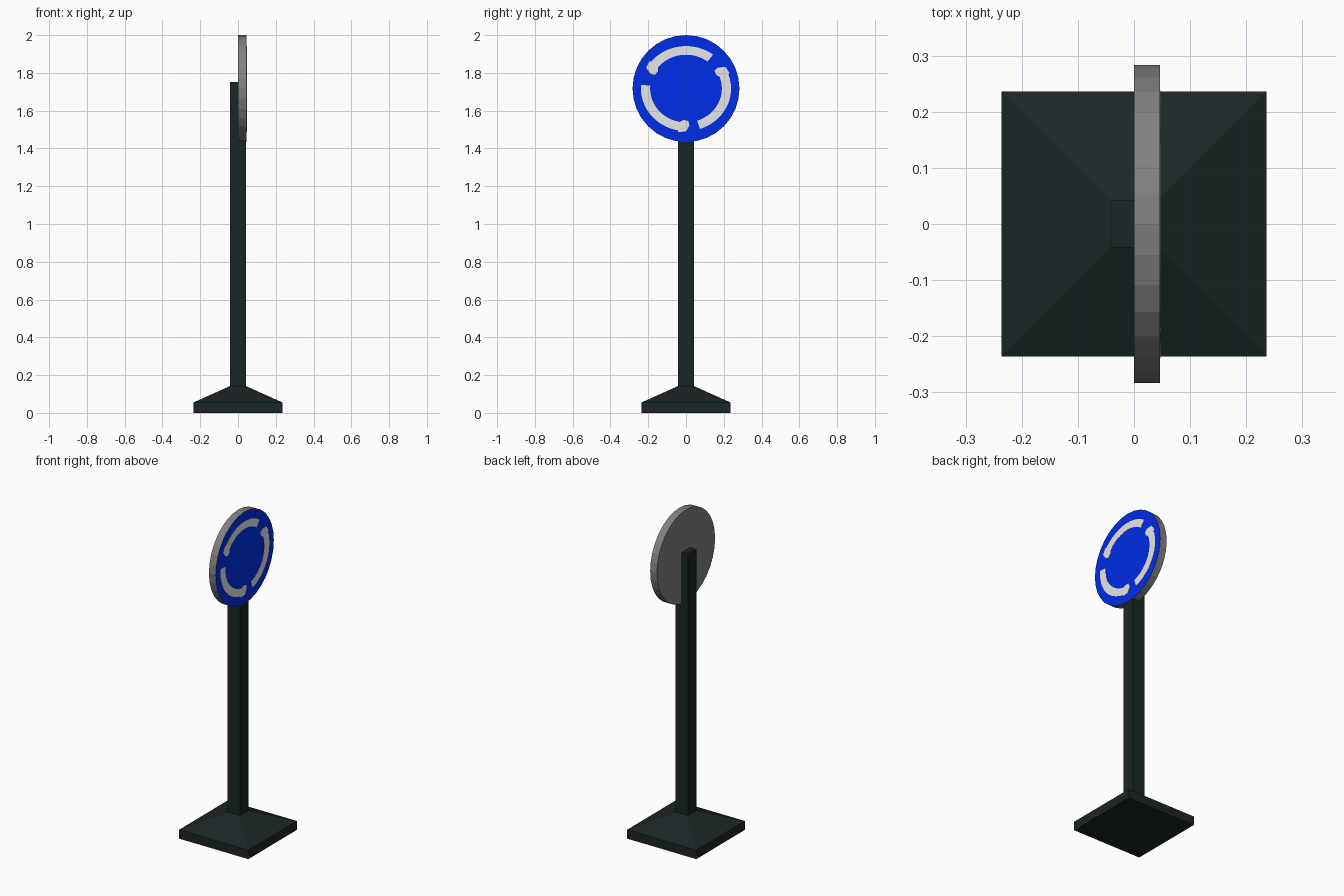
import bpy, bmesh, math

if "Cube" in bpy.data.objects:
    bpy.data.objects.remove(bpy.data.objects["Cube"])

def material(name, rgb):
    m = bpy.data.materials.new(name)
    m.diffuse_color = (*rgb, 1)
    m.use_nodes = True
    m.node_tree.nodes["Principled BSDF"].inputs["Base Color"].default_value = m.diffuse_color
    return m

DARK = material("dark green grey", (0.011, 0.019, 0.019))
GREY = material("metal grey", (0.22, 0.22, 0.22))
BLUE = material("sign blue", (0.0, 0.026, 0.8))
WHITE = material("arrow white", (0.8, 0.8, 0.8))

def finish(name, bm, *mats):
    bmesh.ops.recalc_face_normals(bm, faces=bm.faces)
    me = bpy.data.meshes.new(name)
    bm.to_mesh(me)
    bm.free()
    for m in mats:
        me.materials.append(m)
    ob = bpy.data.objects.new(name, me)
    bpy.context.collection.objects.link(ob)
    return ob

def loft(name, rings, mat):
    """Square rings given as (half width, z), capped at both ends."""
    bm = bmesh.new()
    loops = [[bm.verts.new((sx * h, sy * h, z))
              for sx, sy in ((-1, -1), (1, -1), (1, 1), (-1, 1))] for h, z in rings]
    for a, b in zip(loops, loops[1:]):
        for i in range(4):
            j = (i + 1) % 4
            bm.faces.new((a[i], a[j], b[j], b[i]))
    bm.faces.new(loops[0])
    bm.faces.new(loops[-1])
    return finish(name, bm, mat)

# Foot and post
loft("base", [(0.236, 0), (0.236, 0.055), (0.042, 0.142)], DARK)
loft("post", [(0.042, 0.13), (0.042, 1.753)], DARK)

# Round sign panel with a blue front
CZ, R, FRONT = 1.717, 0.283, 0.046

def prism(points, x0, x1):
    bm = bmesh.new()
    f = bm.faces.new([bm.verts.new((x0, y, z)) for y, z in points])
    ext = bmesh.ops.extrude_face_region(bm, geom=[f])["geom"]
    for v in ext:
        if isinstance(v, bmesh.types.BMVert):
            v.co.x = x1
    return bm

circle = [(R * math.cos(i * math.tau / 32), CZ + R * math.sin(i * math.tau / 32))
          for i in range(32)]
panel = finish("sign_panel", prism(circle, 0, FRONT), GREY, BLUE)
for p in panel.data.polygons:
    p.material_index = int(p.normal.x > 0.9)

# Three curved arrows chasing each other anticlockwise
def polar(r, deg):
    a = math.radians(deg)
    return (1.06 * r * math.cos(a), CZ + r * math.sin(a))

for k, (tail, neck) in enumerate([(53, 141), (175, 260), (288, 380)]):
    steps = [tail + (neck - tail) * i / 16 for i in range(17)]
    outline = [polar(0.225, a) for a in steps]
    outline += [polar(0.233, neck), polar(0.228, neck + 10), polar(0.195, neck + 15),
                polar(0.172, neck + 14), polar(0.167, neck + 6)]
    outline += [polar(0.179, a) for a in reversed(steps)]
    finish(f"arrow_{k + 1}", prism(outline, FRONT - 0.001, FRONT + 0.001), WHITE)
